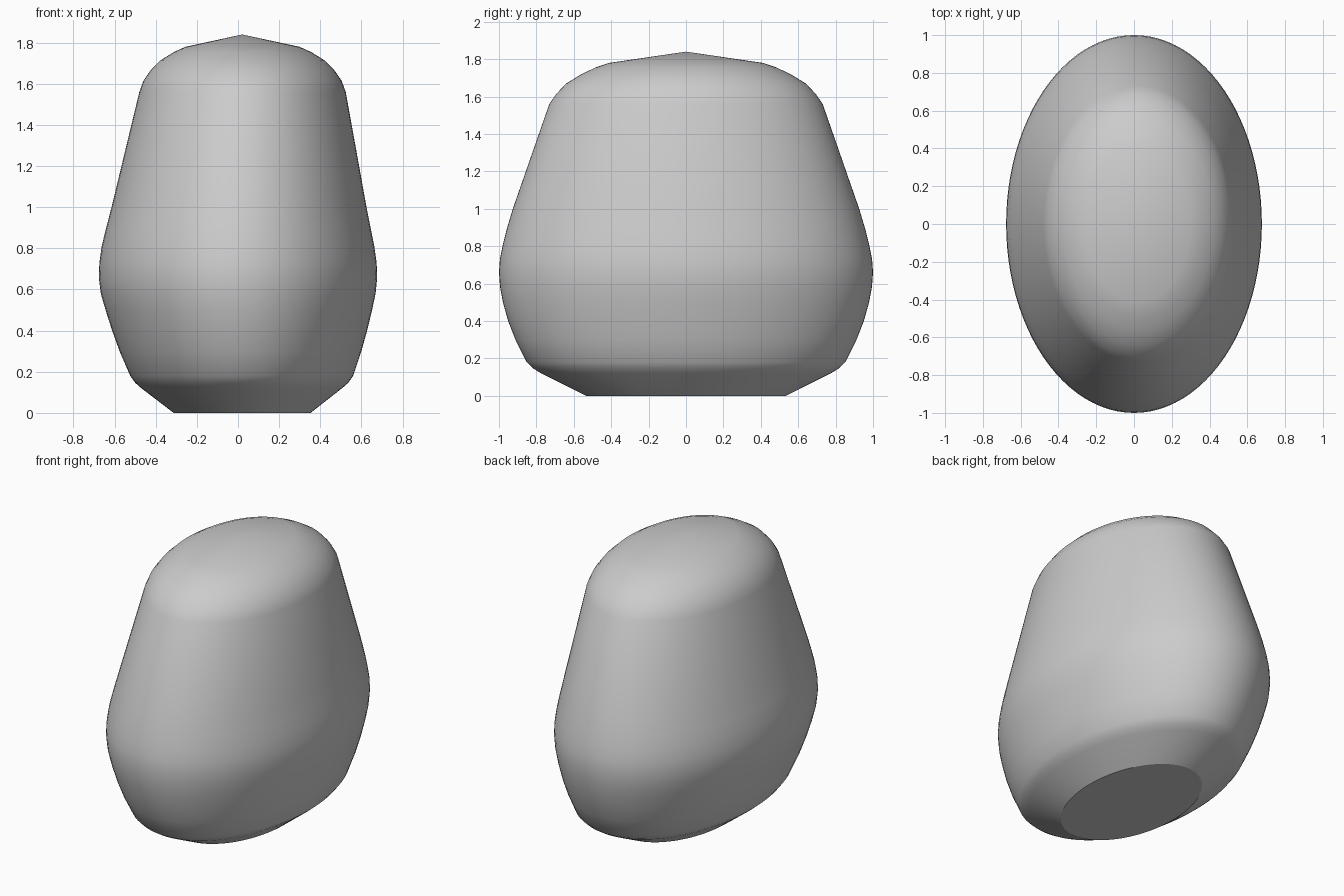
import bpy
import bmesh
import math

cube = bpy.data.objects.get("Cube")
if cube:
    bpy.data.objects.remove(cube, do_unlink=True)

SEGMENTS = 96

# Elliptical cross-sections: height, centre x, half width, half depth
RINGS = [
    (0.00, 0.020, 0.333, 0.535),
    (0.12, 0.018, 0.488, 0.775),
    (0.145, 0.018, 0.517, 0.815),
    (0.18, 0.018, 0.542, 0.852),
    (0.30, 0.012, 0.588, 0.912),
    (0.40, 0.008, 0.620, 0.951),
    (0.50, 0.004, 0.648, 0.979),
    (0.58, 0.001, 0.668, 0.994),
    (0.66, 0.000, 0.677, 1.000),
    (0.73, 0.000, 0.674, 0.995),
    (0.81, 0.000, 0.663, 0.979),
    (0.90, 0.002, 0.643, 0.956),
    (1.00, 0.005, 0.620, 0.926),
    (1.56, 0.022, 0.502, 0.731),
    (1.615, 0.022, 0.482, 0.693),
    (1.67, 0.022, 0.444, 0.640),
    (1.715, 0.022, 0.398, 0.567),
    (1.755, 0.022, 0.333, 0.485),
    (1.78, 0.022, 0.278, 0.410),
]
APEX = (0.02, 0.0, 1.84)

# Loft the body through the rings
bm = bmesh.new()
loops = []
for z, cx, rx, ry in RINGS:
    angles = [2 * math.pi * i / SEGMENTS for i in range(SEGMENTS)]
    loops.append([bm.verts.new((cx + rx * math.cos(a), ry * math.sin(a), z)) for a in angles])
for low, high in zip(loops, loops[1:]):
    for i in range(SEGMENTS):
        j = (i + 1) % SEGMENTS
        bm.faces.new((low[i], low[j], high[j], high[i]))

# Shallow cone on top
tip = bm.verts.new(APEX)
for i in range(SEGMENTS):
    bm.faces.new((loops[-1][i], loops[-1][(i + 1) % SEGMENTS], tip))
for face in bm.faces:
    face.smooth = True

# Flat base with a crisp rim
base = bm.faces.new(list(reversed(loops[0])))
for edge in base.edges:
    edge.smooth = False

mesh = bpy.data.meshes.new("rounded_body")
bm.to_mesh(mesh)
bm.free()
body = bpy.data.objects.new("rounded_body", mesh)
bpy.context.collection.objects.link(body)

# Plain grey material
grey = bpy.data.materials.new("light_grey")
grey.use_nodes = True
color = (0.6, 0.6, 0.6, 1.0)
grey.diffuse_color = color
grey.node_tree.nodes["Principled BSDF"].inputs["Base Color"].default_value = color
mesh.materials.append(grey)
